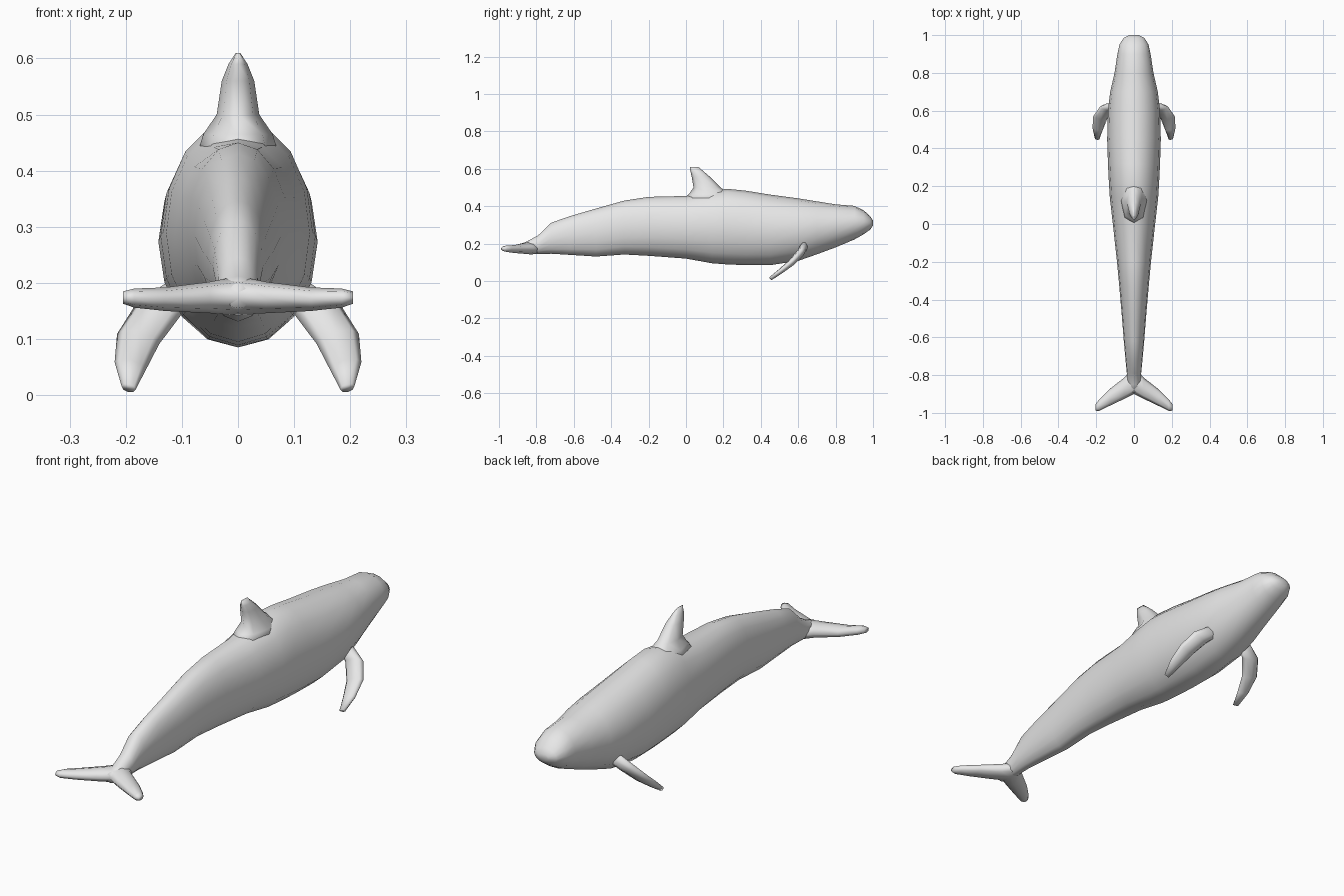
import bpy, bmesh, math
from mathutils import Vector

grey = bpy.data.materials.new("whale_grey")
grey.diffuse_color = (0.8, 0.8, 0.8, 1)


def loft(name, rings):
    """Skin a closed surface through rings with equal point counts."""
    bm = bmesh.new()
    loops = [[bm.verts.new(p) for p in ring] for ring in rings]
    n = len(loops[0])
    for a, b in zip(loops, loops[1:]):
        for i in range(n):
            j = (i + 1) % n
            bm.faces.new((a[i], a[j], b[j], b[i]))
    bm.faces.new(loops[0])
    bm.faces.new(loops[-1])
    bmesh.ops.recalc_face_normals(bm, faces=bm.faces)
    mesh = bpy.data.meshes.new(name)
    bm.to_mesh(mesh)
    bm.free()
    mesh.materials.append(grey)
    for f in mesh.polygons:
        f.use_smooth = True
    obj = bpy.data.objects.new(name, mesh)
    bpy.context.collection.objects.link(obj)
    return obj


def oval(center, u, v, n):
    """Ellipse of n points spanned by half-axes u and v."""
    return [Vector(center) + Vector(u) * math.cos(2 * math.pi * i / n)
            + Vector(v) * math.sin(2 * math.pi * i / n) for i in range(n)]


# Body: y, half width, belly z, back z
body = [
    (-0.895, 0.020, 0.155, 0.195), (-0.85, 0.036, 0.146, 0.212),
    (-0.79, 0.038, 0.145, 0.245), (-0.72, 0.045, 0.146, 0.312),
    (-0.62, 0.054, 0.140, 0.347), (-0.48, 0.065, 0.131, 0.388),
    (-0.33, 0.078, 0.142, 0.430), (-0.20, 0.090, 0.135, 0.450),
    (0.00, 0.112, 0.120, 0.455), (0.14, 0.128, 0.095, 0.482),
    (0.22, 0.133, 0.089, 0.493), (0.32, 0.138, 0.085, 0.483),
    (0.45, 0.142, 0.085, 0.462), (0.60, 0.138, 0.108, 0.442),
    (0.70, 0.126, 0.143, 0.426), (0.80, 0.103, 0.180, 0.410),
    (0.90, 0.088, 0.222, 0.402), (0.95, 0.077, 0.250, 0.378),
    (0.985, 0.055, 0.275, 0.346), (1.0, 0.025, 0.297, 0.324)]
loft("body", [oval((0, y, (b + t) / 2), (w, 0, 0), (0, 0, (t - b) / 2), 16)
              for y, w, b, t in body])

# Dorsal fin: z, rear y, front y, half thickness
fin = [(0.42, -0.03, 0.27, 0.075), (0.465, 0.015, 0.235, 0.062),
       (0.50, 0.04, 0.185, 0.038), (0.56, 0.03, 0.125, 0.029),
       (0.59, 0.023, 0.09, 0.017), (0.61, 0.02, 0.066, 0.004)]
loft("dorsal_fin", [oval((0, (a + b) / 2, z), (0, (b - a) / 2, 0), (w, 0, 0), 8)
                    for z, a, b, w in fin])

# Tail flukes: x, front y, rear y, middle z, half thickness
half = [(0.05, -0.812, -0.925, 0.174, 0.028), (0.13, -0.875, -0.963, 0.171, 0.021),
        (0.185, -0.93, -0.99, 0.173, 0.017), (0.205, -0.955, -0.988, 0.174, 0.011)]
fluke = ([(-r[0],) + r[1:] for r in reversed(half)]
         + [(0, -0.75, -0.90, 0.177, 0.035)] + half)
loft("tail_flukes", [oval((x, (a + b) / 2, z), (0, (a - b) / 2, 0), (0, 0, t), 8)
                     for x, a, b, z, t in fluke])

# Flippers: centre, half chord, half thickness; mirrored to both sides
stations = [((0.085, 0.635, 0.195), 0.036, 0.024), ((0.14, 0.615, 0.155), 0.042, 0.021),
            ((0.178, 0.565, 0.10), 0.039, 0.018), ((0.192, 0.505, 0.052), 0.029, 0.014),
            ((0.195, 0.452, 0.013), 0.013, 0.010)]
axis = Vector((0.25, -0.75, -0.6)).normalized()
chord = Vector((0.85, 0.35, 0.40))
chord = (chord - axis * chord.dot(axis)).normalized()
normal = axis.cross(chord)
flipper = loft("flippers", [oval(c, chord * w, normal * t, 8) for c, w, t in stations])
flipper.modifiers.new("mirror", "MIRROR").use_mirror_merge = False
